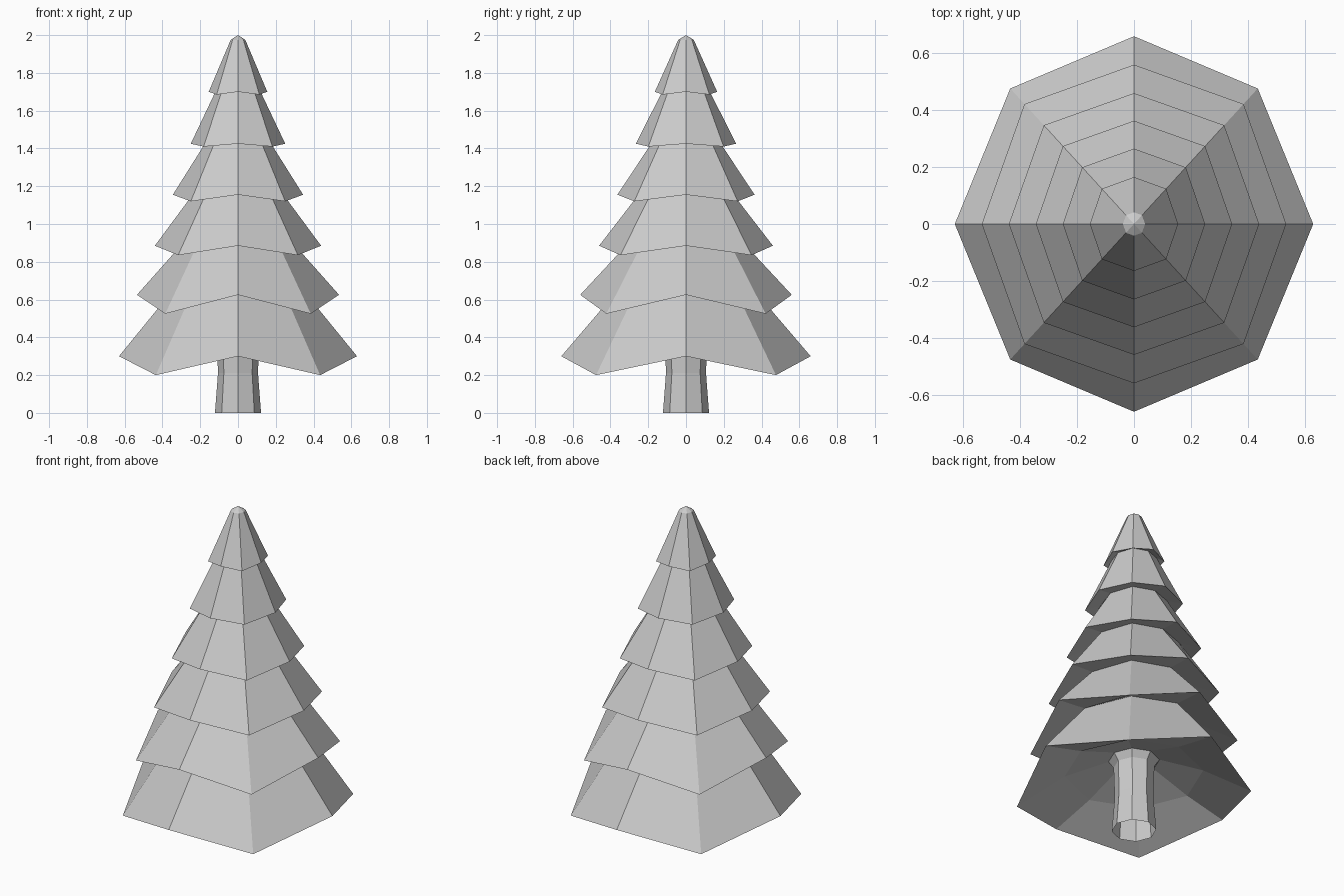
import bpy
import bmesh
from math import cos, sin, pi

cube = bpy.data.objects.get("Cube")
if cube:
    bpy.data.objects.remove(cube, do_unlink=True)

grey = bpy.data.materials.new("light_grey")
grey.use_nodes = True
COLOUR = (0.6, 0.6, 0.6, 1)
grey.diffuse_color = COLOUR
grey.node_tree.nodes["Principled BSDF"].inputs["Base Color"].default_value = COLOUR


def round_ring(radius, z):
    return [(radius * cos(i * pi / 4), radius * sin(i * pi / 4), z) for i in range(8)]


def skirt_ring(rx, ry, dx, z_axis, z_diag, scale=1.0):
    """Eight corners: raised ones on the axes, drooping ones on the diagonals."""
    dy = dx * 1.095
    points = []
    for i in range(8):
        sx, sy = round(cos(i * pi / 4) * 1.2), round(sin(i * pi / 4) * 1.2)
        if i % 2:
            points.append((sx * dx * scale, sy * dy * scale, z_diag))
        else:
            points.append((sx * rx * scale, sy * ry * scale, z_axis))
    return points


def loft(name, rings, apex=None):
    bm = bmesh.new()
    loops = [[bm.verts.new(p) for p in ring] for ring in rings]
    for low, high in zip(loops, loops[1:]):
        for i in range(8):
            j = (i + 1) % 8
            bm.faces.new((low[i], low[j], high[j], high[i]))
    if apex:
        tip = bm.verts.new(apex)
        for i in range(8):
            bm.faces.new((loops[-1][i], loops[-1][(i + 1) % 8], tip))
    mesh = bpy.data.meshes.new(name)
    bm.to_mesh(mesh)
    bm.free()
    mesh.materials.append(grey)
    obj = bpy.data.objects.new(name, mesh)
    bpy.context.collection.objects.link(obj)
    return obj


# Trunk: open at the foot, pinched in the middle, flared where it meets the branches
loft("trunk", [round_ring(r, z) for r, z in
               ((0.122, 0), (0.106, 0.21), (0.112, 0.4), (0.14, 0.44))])

# Branch tiers: rim x, rim y, diagonal x, axis height, diagonal height, top scale, top height
TIERS = [
    (0.63, 0.66, 0.435, 0.30, 0.20, 0.56, 0.64),
    (0.535, 0.56, 0.385, 0.625, 0.525, 0.56, 0.89),
    (0.44, 0.46, 0.317, 0.885, 0.835, 0.53, 1.165),
    (0.345, 0.363, 0.25, 1.155, 1.12, 0.49, 1.435),
    (0.25, 0.265, 0.182, 1.425, 1.41, 0.46, 1.71),
    (0.155, 0.165, 0.113, 1.70, 1.685, 0.25, 1.975),
]

# Hollow underside, then each rim and its top ring, closed by a blunt tip
rings = [round_ring(0.14, 0.44), round_ring(0.38, 0.36)]
for rx, ry, dx, z_axis, z_diag, scale, z_top in TIERS:
    rings.append(skirt_ring(rx, ry, dx, z_axis, z_diag))
    rings.append(skirt_ring(rx, ry, dx, z_top, z_top, scale))
loft("branches", rings, apex=(0, 0, 2))
